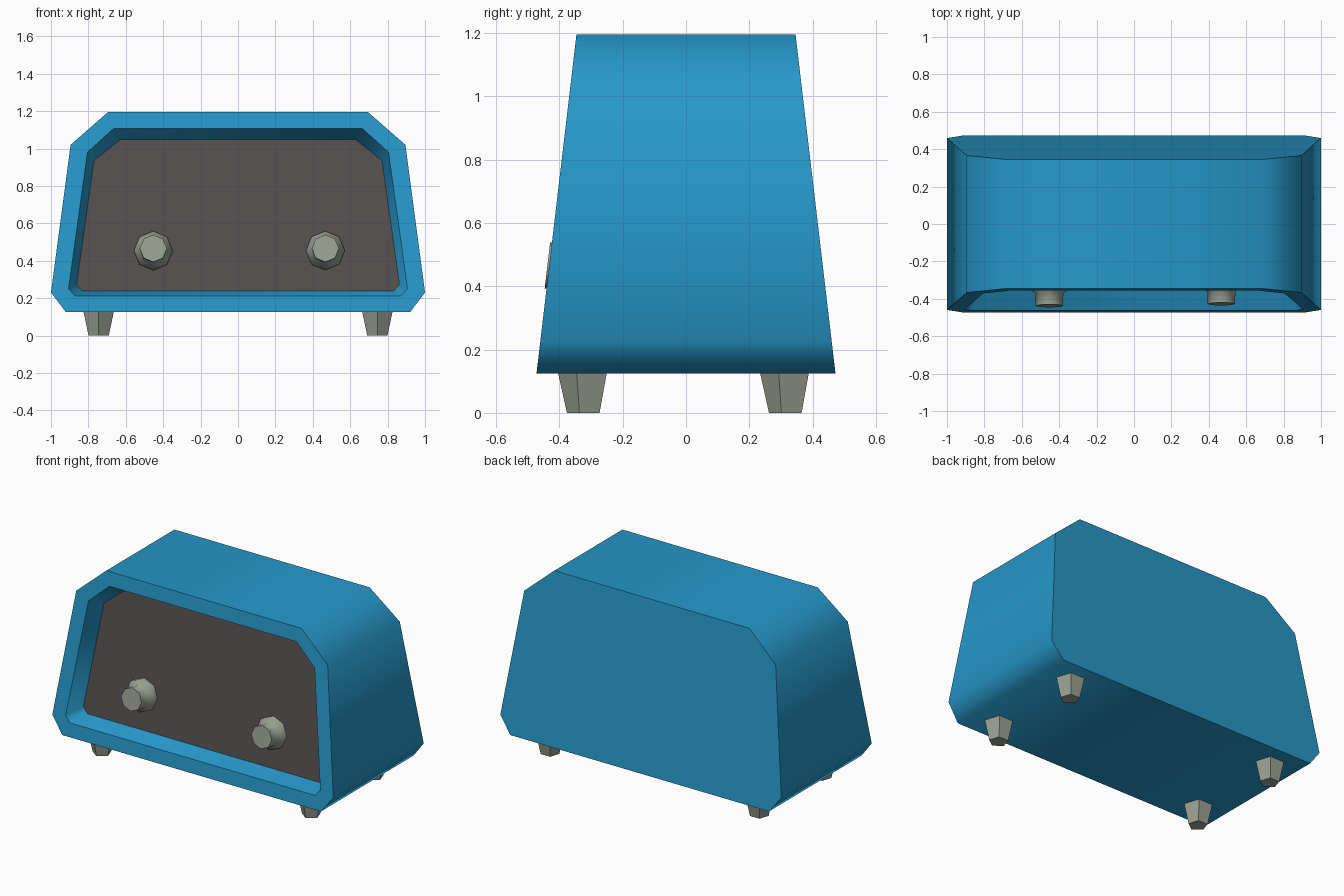
import bpy, bmesh, math
from mathutils import Vector

if "Cube" in bpy.data.objects:
    bpy.data.objects.remove(bpy.data.objects["Cube"])


def material(name, rgb):
    m = bpy.data.materials.new(name)
    m.diffuse_color = (*rgb, 1)
    m.use_nodes = True
    m.node_tree.nodes["Principled BSDF"].inputs["Base Color"].default_value = m.diffuse_color
    return m


BLUE = material("blue_shell", (0.0194, 0.314, 0.59))
DARK = material("dark_panel", (0.093, 0.081, 0.080))
GREY = material("warm_grey", (0.323, 0.352, 0.290))

SLOPE = 0.1178  # lean of the front and back faces


def half_depth(z):
    return 0.472 - SLOPE * (z - 0.125)


def finish(name, bm, mats, angle):
    bmesh.ops.recalc_face_normals(bm, faces=bm.faces[:])
    me = bpy.data.meshes.new(name)
    bm.to_mesh(me)
    bm.free()
    for m in mats:
        me.materials.append(m)
    for p in me.polygons:
        p.use_smooth = angle > 0
    if angle > 0:
        me.set_sharp_from_angle(angle=math.radians(angle))
    ob = bpy.data.objects.new(name, me)
    bpy.context.collection.objects.link(ob)
    return ob


def bridge(bm, a, b):
    n = len(a)
    for i in range(n):
        j = (i + 1) % n
        bm.faces.new((a[i], a[j], b[j], b[i]))


def lathe(name, sides, rings, axis, origin, start):
    """Closed turned part: rings of (radius, height) along an axis."""
    axis = Vector(axis).normalized()
    u = Vector((1, 0, 0))
    v = axis.cross(u)
    bm = bmesh.new()
    loops = []
    for r, h in rings:
        loops.append([bm.verts.new(Vector(origin) + axis * h + r * (
            u * math.cos(start + math.tau * i / sides) +
            v * math.sin(start + math.tau * i / sides))) for i in range(sides)])
    for a, b in zip(loops, loops[1:]):
        bridge(bm, a, b)
    bm.faces.new(loops[0])
    bm.faces.new(loops[-1])
    return bm


# Shell: chamfered trapezoid with a recessed front panel
outer = [(0.92, 0.125), (1.0, 0.23), (0.895, 1.02), (0.695, 1.195)]
opening = [(0.872, 0.212), (0.906, 0.251), (0.805, 0.98), (0.666, 1.106)]
panel = [(0.832, 0.237), (0.863, 0.273), (0.77, 0.936), (0.628, 1.049)]

bm = bmesh.new()


def loop(half, side, inset=0.0):
    pts = half + [(-x, z) for x, z in reversed(half)]
    return [bm.verts.new((x, side * half_depth(z) + inset, z)) for x, z in pts]


back, front = loop(outer, 1), loop(outer, -1)
rim, inner = loop(opening, -1), loop(panel, -1, 0.115)
for a, b in ((back, front), (front, rim), (rim, inner)):
    bridge(bm, a, b)
bm.faces.new(back)
bm.faces.new(inner).material_index = 1
finish("shell", bm, [BLUE, DARK], 57)

# Knobs: flanged, square to the leaning panel
knob = [(0.104, -0.01), (0.104, 0.03), (0.075, 0.055), (0.073, 0.12)]
for name, x, sink in (("left_knob", -0.453, 0.0), ("right_knob", 0.467, 0.01)):
    z = 0.452
    y = -half_depth(z) + 0.115 + sink
    bm = lathe(name, 8, knob, (0, -1, SLOPE), (x, y, z), math.pi / 2)
    finish(name, bm, [GREY], 50)

# Feet: tapered five-sided pegs
for fx, sx in (("left", -1), ("right", 1)):
    for fy, sy in (("front", -1), ("back", 1)):
        name = f"{fy}_{fx}_foot"
        bm = lathe(name, 5, [(0.057, 0), (0.085, 0.126)], (0, 0, 1),
                   (sx * 0.745, sy * 0.319, 0), -math.pi / 2)
        finish(name, bm, [GREY], 0)
